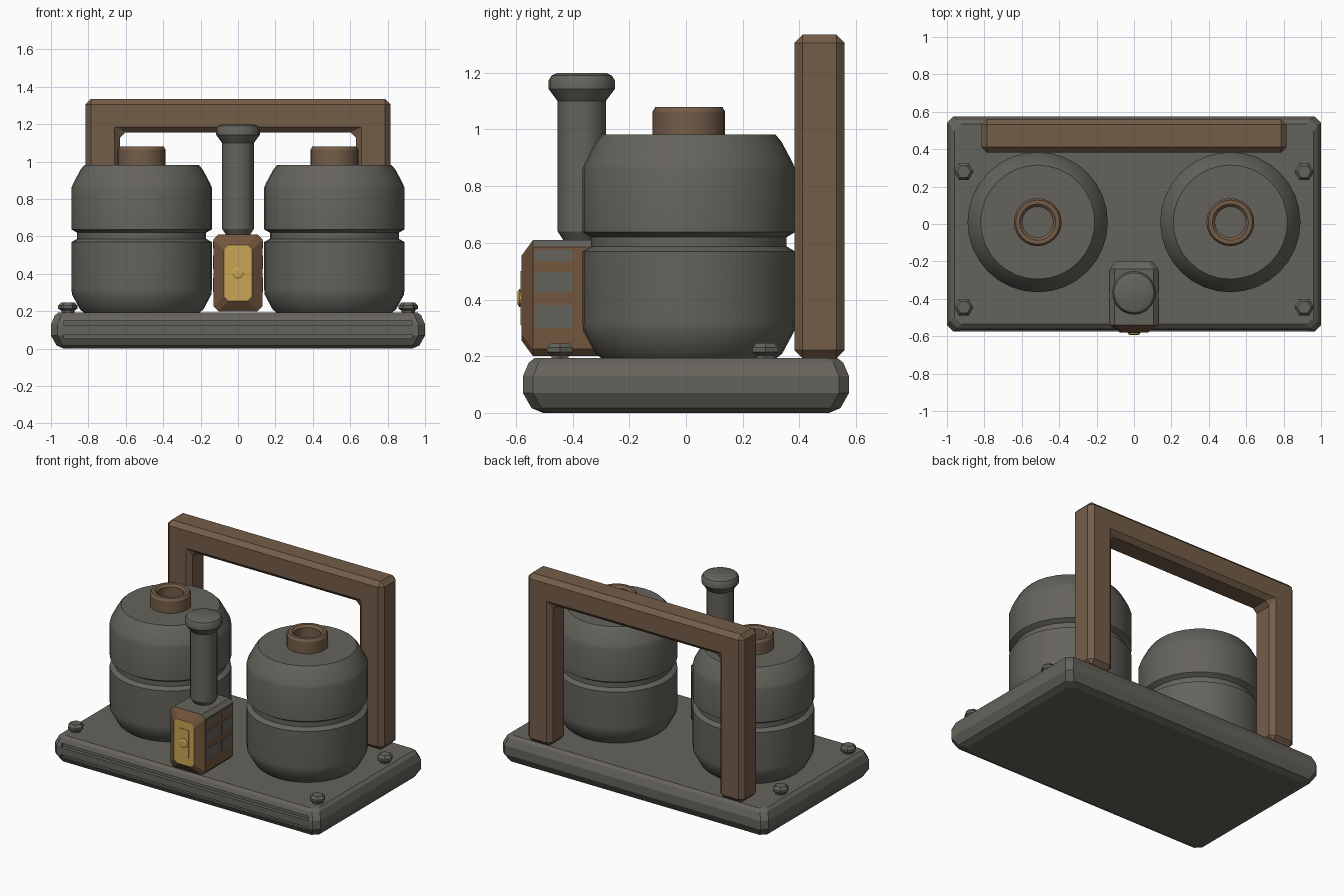
import bpy, bmesh, math
from mathutils import Matrix

if "Cube" in bpy.data.objects:
    bpy.data.objects.remove(bpy.data.objects["Cube"])


def material(name, rgb):
    m = bpy.data.materials.new(name)
    m.diffuse_color = (*rgb, 1)
    m.use_nodes = True
    m.node_tree.nodes["Principled BSDF"].inputs["Base Color"].default_value = m.diffuse_color
    return m


GREY = material("warm_grey_metal", (0.130, 0.124, 0.106))
BROWN = material("brown_paint", (0.175, 0.109, 0.066))
RUST = material("rust_brown", (0.170, 0.092, 0.047))
YELLOW = material("yellow_panel", (0.60, 0.38, 0.09))


def finish(name, bm, mats, smooth=False):
    bmesh.ops.remove_doubles(bm, verts=bm.verts, dist=1e-5)
    bmesh.ops.recalc_face_normals(bm, faces=bm.faces)
    me = bpy.data.meshes.new(name)
    bm.to_mesh(me)
    bm.free()
    for m in mats:
        me.materials.append(m)
    if smooth:
        me.shade_smooth()
        me.set_sharp_from_angle(angle=math.radians(30))
    ob = bpy.data.objects.new(name, me)
    bpy.context.collection.objects.link(ob)
    return ob


def skin(bm, rings, loop=False, caps=False):
    """Join rings of points with quads."""
    vs = [[bm.verts.new(p) for p in r] for r in rings]
    n = len(vs[0])
    pairs = list(zip(vs, vs[1:])) + ([(vs[-1], vs[0])] if loop else [])
    for a, b in pairs:
        for i in range(n):
            j = (i + 1) % n
            bm.faces.new((a[i], a[j], b[j], b[i]))
    if caps:
        bm.faces.new(vs[0])
        bm.faces.new(vs[-1])


def lathe(name, profile, x, y, mat, seg=32, loop=False, smooth=True):
    bm = bmesh.new()
    rings = [[(x + r * math.cos(2 * math.pi * i / seg),
               y + r * math.sin(2 * math.pi * i / seg), z) for i in range(seg)]
             for r, z in profile]
    skin(bm, rings, loop, not loop)
    return finish(name, bm, [mat], smooth)


def loft_rect(bm, hx, hy, chamfer, levels):
    """Stack chamfered rectangles; levels are (inset, height)."""
    rings = []
    for inset, z in levels:
        a, b, c = hx - inset, hy - inset, chamfer
        rings.append([(a, -b + c, z), (a, b - c, z), (a - c, b, z), (-a + c, b, z),
                      (-a, b - c, z), (-a, -b + c, z), (-a + c, -b, z), (a - c, -b, z)])
    skin(bm, rings, caps=True)


def box(name, lo, hi, mat):
    bm = bmesh.new()
    size = [h - l for l, h in zip(lo, hi)]
    mid = [(h + l) / 2 for l, h in zip(lo, hi)]
    bmesh.ops.create_cube(bm, size=1, matrix=Matrix.Translation(mid) @ Matrix.Diagonal((*size, 1)))
    return finish(name, bm, [mat])


# Base slab with two long grooves in the front edge
bm = bmesh.new()
loft_rect(bm, 1.0, 0.575, 0.035, [(0.07, 0), (0.03, 0.017), (0, 0.07),
                                  (0, 0.13), (0.02, 0.177), (0.04, 0.193)])
base = finish("base_slab", bm, [GREY])
for i, (z0, z1) in enumerate([(0.053, 0.077), (0.123, 0.15)]):
    cutter = box(f"groove_cutter_{i}", (-0.93, -0.65, z0), (0.93, -0.55, z1), GREY)
    cutter.hide_render = True
    cutter.hide_viewport = True
    mod = base.modifiers.new("groove", 'BOOLEAN')
    mod.operation = 'DIFFERENCE'
    mod.solver = 'EXACT'
    mod.object = cutter

# Tanks with a waist groove, and open filler collars
tank = [(0, 0.19), (0.305, 0.19), (0.33, 0.21), (0.373, 0.29), (0.375, 0.32), (0.375, 0.57),
        (0.345, 0.587), (0.345, 0.62), (0.375, 0.638), (0.375, 0.86), (0.368, 0.88),
        (0.327, 0.957), (0.305, 0.983), (0, 0.983)]
collar = [(0.128, 0.975), (0.128, 1.063), (0.118, 1.08), (0.097, 1.08), (0.082, 1.065), (0.082, 0.975)]
for side, s in (("left", -1), ("right", 1)):
    lathe(f"tank_{side}", tank, 0.515 * s, 0.01, GREY)
    lathe(f"filler_collar_{side}", collar, 0.515 * s, 0.01, BROWN, 24, loop=True)

# Hexagonal corner bolts
bolt = [(0.035, 0.18), (0.035, 0.203), (0.052, 0.214), (0.052, 0.23), (0.036, 0.247)]
for sx in (-1, 1):
    for y in (-0.445, 0.28):
        lathe(f"bolt_{'l' if sx < 0 else 'r'}_{'front' if y < 0 else 'back'}",
              bolt, 0.91 * sx, y, GREY, 6, smooth=False)

# Carrying frame: arch outline extruded in depth with chamfered edges
half = [(0.63, 0.193), (0.815, 0.193), (0.815, 1.335)]
outline = [(0.63, 1.157)] + half + [(-x, z) for x, z in reversed(half)] + [(-0.63, 1.157)]
bm = bmesh.new()
face = bm.faces.new([bm.verts.new((x, 0.382, z)) for x, z in outline])
ext = bmesh.ops.extrude_face_region(bm, geom=[face])
bmesh.ops.translate(bm, vec=(0, 0.178, 0),
                    verts=[v for v in ext["geom"] if isinstance(v, bmesh.types.BMVert)])
frame = finish("carry_frame", bm, [BROWN])
bev = frame.modifiers.new("chamfer", 'BEVEL')
bev.width = 0.029
bev.segments = 1
bev.limit_method = 'ANGLE'

# Exhaust pipe with a flared cap
pipe = [(0.06, 0.59), (0.06, 0.603), (0.085, 0.64), (0.085, 1.10), (0.117, 1.143),
        (0.117, 1.172), (0.107, 1.19), (0.085, 1.2)]
lathe("exhaust_pipe", pipe, 0, -0.368, GREY, 20)

# Control box: yellow front, grey top and back, rusty sides
bm = bmesh.new()
loft_rect(bm, 0.13, 0.205, 0.025, [(0.03, 0.2), (0, 0.24), (0, 0.54), (0.055, 0.58)])
bmesh.ops.transform(bm, verts=bm.verts,
                    matrix=Matrix.Translation((0, 0, 0.405)) @ Matrix.Rotation(math.radians(90), 4, 'X'))
bmesh.ops.recalc_face_normals(bm, faces=bm.faces)
for f in bm.faces:
    if f.normal.y < -0.95:
        f.material_index = 1
    elif f.normal.y > 0.4 or (f.normal.z > 0.5 and f.normal.y > -0.3):
        f.material_index = 2
finish("control_box", bm, [RUST, YELLOW, GREY])

# Raised front panel and dial
box("front_panel", (-0.036, -0.584, 0.31), (0.036, -0.575, 0.50), YELLOW)
dial = lathe("dial", [(0.032, 0), (0.032, 0.01), (0.022, 0.016)], 0, 0, YELLOW, 12)
dial.matrix_world = Matrix.Translation((0, -0.578, 0.405)) @ Matrix.Rotation(math.radians(90), 4, 'X')

# Grey vent plates in rows on both sides of the control box
for s in (-1, 1):
    for c, (y0, y1) in enumerate([(-0.535, -0.40), (-0.365, -0.25)]):
        for r, (z0, z1) in enumerate([(0.30, 0.38), (0.425, 0.498), (0.535, 0.575)]):
            xs = sorted((0.128 * s, 0.134 * s))
            box(f"vent_{'l' if s < 0 else 'r'}_{c}_{r}", (xs[0], y0, z0), (xs[1], y1, z1), GREY)
